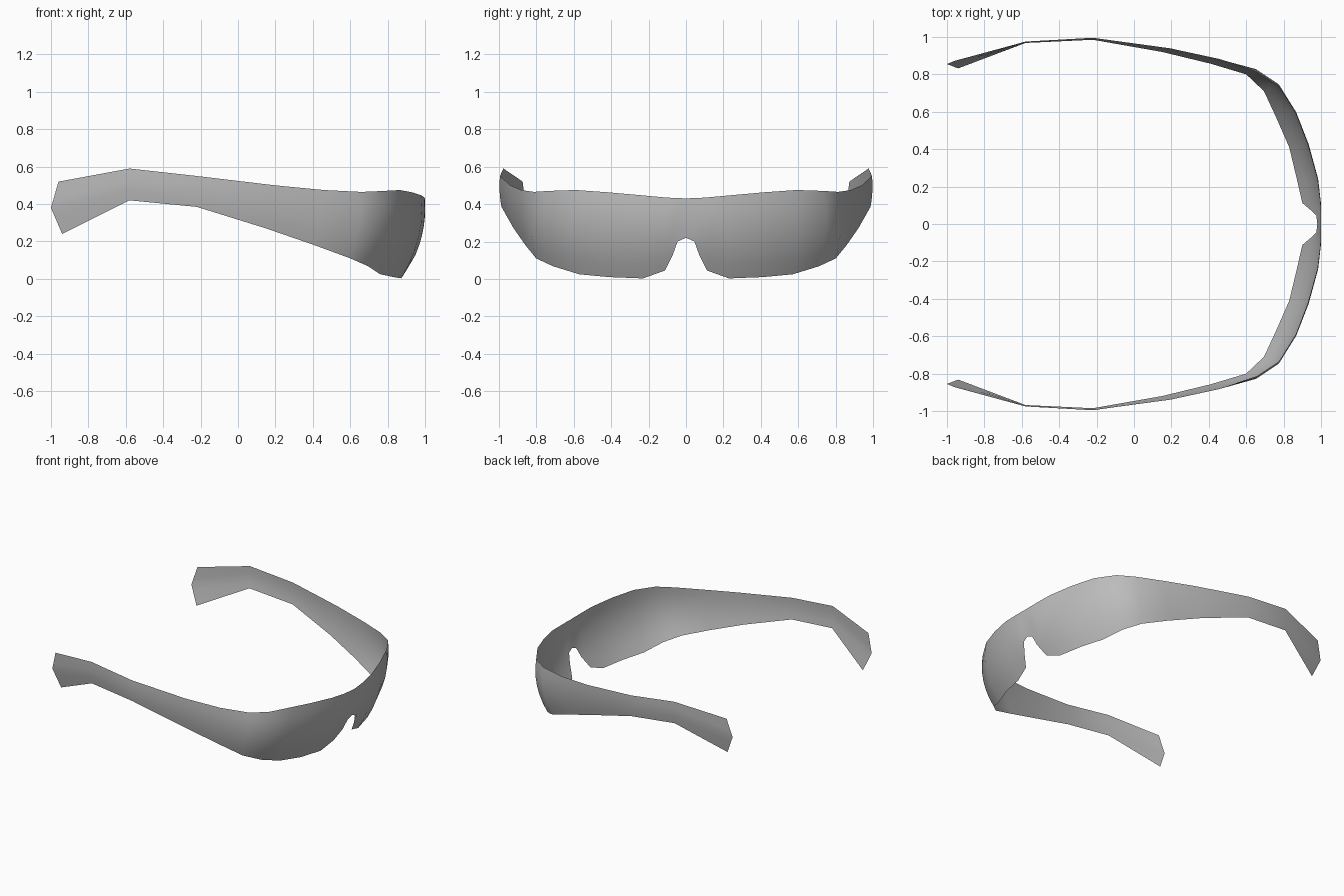
import bpy
from mathutils import Vector

cube = bpy.data.objects.get("Cube")
if cube:
    bpy.data.objects.remove(cube, do_unlink=True)

ROWS = 6

# Half outline, nose to ear tip: upper edge, lower edge, outward bulge (x, y)
HALF = [
    ((1.0, 0, .43), (.98, 0, .22), (.006, 0)),
    ((1.0, .045, .432), (.975, .045, .2), (.008, 0)),
    ((.997, .075, .433), (.95, .07, .13), (.02, 0)),
    ((.995, .12, .436), (.9, .112, .045), (.035, 0)),
    ((.98, .24, .447), (.873, .23, .003), (.04, .005)),
    ((.93, .42, .463), (.83, .41, .01), (.038, .012)),
    ((.865, .59, .475), (.76, .57, .025), (.035, .02)),
    ((.775, .735, .47), (.695, .71, .068), (.025, .025)),
    ((.66, .812, .465), (.6, .8, .11), (.015, .022)),
    ((.46, .88, .475), (.41, .857, .18), (.004, .012)),
    ((.2, .938, .5), (.15, .92, .27), (0, .008)),
    ((-.22, .993, .55), (-.22, .985, .385), (0, .006)),
    ((-.58, .975, .59), (-.58, .968, .42), (0, .003)),
    ((-.96, .872, .52), (-.94, .832, .24), (-.05, .003)),
]


def column(top, low, bulge, side, pointed):
    """Points down one section of the shell, bowed outwards."""
    points = []
    for r in range(ROWS + 1):
        t = r / ROWS
        bow = 1 - abs(2 * t - 1) if pointed else 4 * t * (1 - t)
        p = Vector(top).lerp(Vector(low), t) + Vector((*bulge, 0)) * bow
        points.append((p.x, p.y * side, p.z))
    return points


# Wraparound shell: right arm, lens, left arm in one sheet
def half_columns(side):
    return [column(*c, side, c is HALF[-1]) for c in HALF]


columns = half_columns(-1)[:0:-1] + half_columns(1)
n = ROWS + 1
verts = [p for col in columns for p in col]
faces = [(c * n + r, c * n + r + 1, (c + 1) * n + r + 1, (c + 1) * n + r)
         for c in range(len(columns) - 1) for r in range(ROWS)]

mesh = bpy.data.meshes.new("wraparound_visor")
mesh.from_pydata(verts, [], faces)
visor = bpy.data.objects.new("wraparound_visor", mesh)
bpy.context.collection.objects.link(visor)
mesh.shade_smooth()

# Plain grey finish
grey = bpy.data.materials.new("plain_grey")
grey.use_nodes = True
color = (.5, .5, .5, 1)
grey.diffuse_color = color
grey.node_tree.nodes["Principled BSDF"].inputs["Base Color"].default_value = color
mesh.materials.append(grey)
